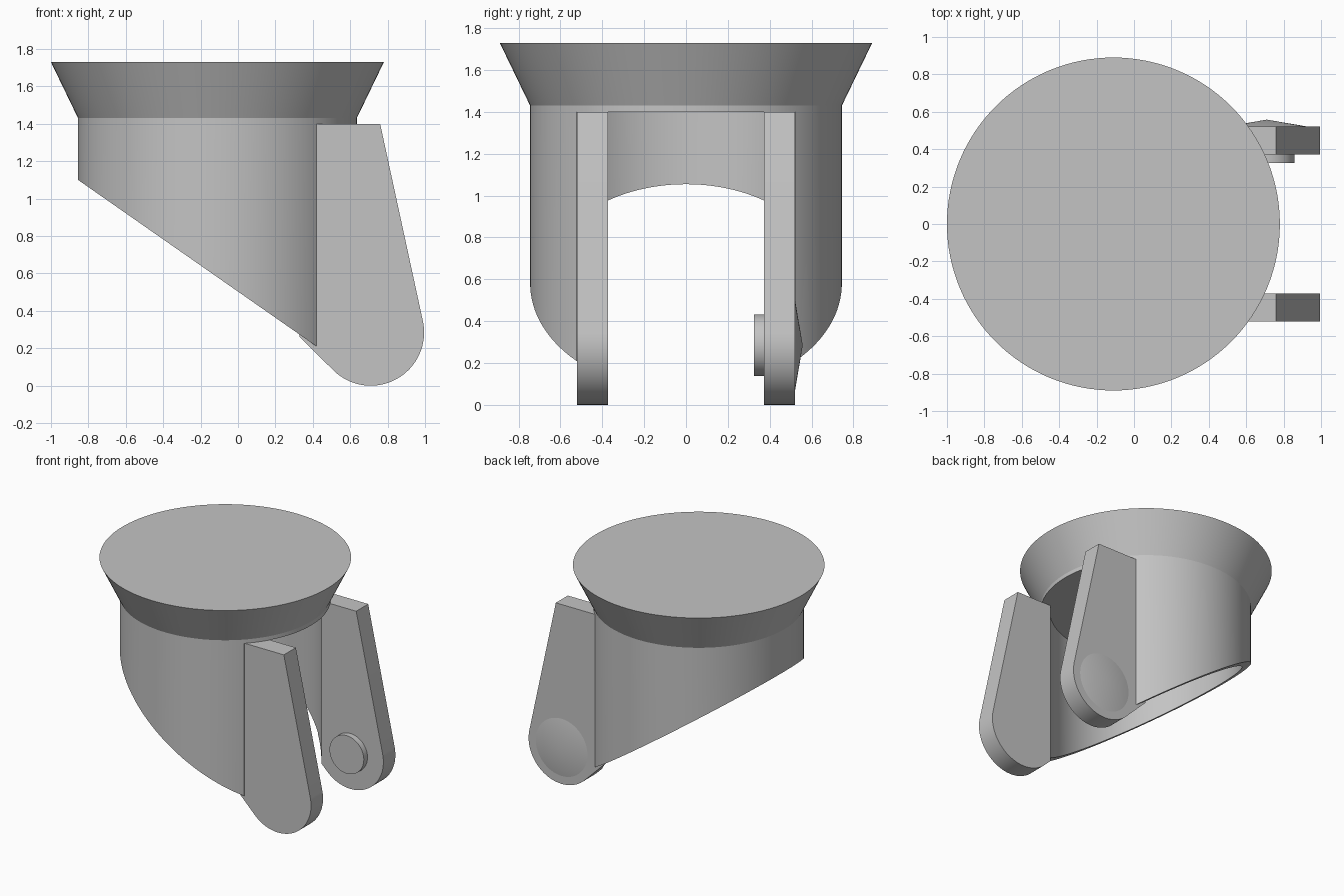
import bpy
import bmesh
import math
from mathutils import Matrix

if "Cube" in bpy.data.objects:
    bpy.data.objects.remove(bpy.data.objects["Cube"])

grey = bpy.data.materials.new("plain grey")
grey.use_nodes = True
grey.diffuse_color = (0.55, 0.55, 0.55, 1)
grey.node_tree.nodes["Principled BSDF"].inputs["Base Color"].default_value = grey.diffuse_color

AXIS_X = -0.11              # vertical axis of the housing
AXLE_X, AXLE_Z = 0.71, 0.285
ARM_R = 0.285
ARM_IN, ARM_OUT = 0.372, 0.52
CEILING = 1.40


def add_object(name, bm):
    bmesh.ops.recalc_face_normals(bm, faces=bm.faces)
    mesh = bpy.data.meshes.new(name)
    bm.to_mesh(mesh)
    bm.free()
    mesh.materials.append(grey)
    obj = bpy.data.objects.new(name, mesh)
    bpy.context.collection.objects.link(obj)
    return obj


def prism(name, outline, y0, y1):
    """Extrude an x-z outline along y."""
    bm = bmesh.new()
    face = bm.faces.new([bm.verts.new((x, y0, z)) for x, z in outline])
    new = bmesh.ops.extrude_face_region(bm, geom=[face])["geom"]
    verts = [g for g in new if isinstance(g, bmesh.types.BMVert)]
    bmesh.ops.translate(bm, verts=verts, vec=(0, y1 - y0, 0))
    return add_object(name, bm)


def lathe(name, profile, steps=128):
    """Solid of revolution about the housing axis."""
    bm = bmesh.new()
    rings = [[bm.verts.new((AXIS_X + r * math.cos(math.tau * i / steps),
                            r * math.sin(math.tau * i / steps), z))
              for i in range(steps)] for r, z in profile]
    for low, high in zip(rings, rings[1:]):
        for i in range(steps):
            j = (i + 1) % steps
            bm.faces.new((low[i], low[j], high[j], high[i]))
    bm.faces.new(rings[0])
    bm.faces.new(rings[-1])
    return add_object(name, bm)


def axle_cone(name, y0, r0, y1, r1):
    """Round part on the axle line, from y0 to y1."""
    bm = bmesh.new()
    bmesh.ops.create_cone(bm, cap_ends=True, segments=64, radius1=r0, radius2=r1,
                          depth=abs(y1 - y0))
    turn = math.pi / 2 if y1 < y0 else -math.pi / 2
    bm.transform(Matrix.Translation((AXLE_X, (y0 + y1) / 2, AXLE_Z))
                 @ Matrix.Rotation(turn, 4, "X"))
    return add_object(name, bm)


def cut(obj, cutter):
    mod = obj.modifiers.new("cut", "BOOLEAN")
    mod.operation = "DIFFERENCE"
    mod.solver = "EXACT"
    mod.object = cutter


# Cutters: round cavity, and the sloped base with the open front
cavity = lathe("cavity_cutter", [(0.68, -0.5), (0.68, CEILING)])
slope = prism("slope_cutter", [(-1.2, 1.341), (0.42, 0.21), (0.42, CEILING),
                               (1.2, CEILING), (1.2, -0.6), (-1.2, -0.6)], -1.2, 1.2)

# Flared housing
housing = lathe("housing", [(0.745, 0), (0.745, 1.43), (0.89, 1.73)])
cut(housing, cavity)
cut(housing, slope)

# Fork arms with rounded ends
arc = [math.radians(12 - 147 * i / 32) for i in range(33)]
outline = [(0.30, 0.291), (0.30, CEILING), (0.76, CEILING)]
outline += [(AXLE_X + ARM_R * math.cos(a), AXLE_Z + ARM_R * math.sin(a)) for a in arc]
arms = []
for name, side in (("left_arm", 1), ("right_arm", -1)):
    arm = prism(name, outline, side * ARM_IN, side * ARM_OUT)
    cut(arm, cavity)
    arms.append(arm)

# Axle boss inside and shallow cone outside one arm
boss = axle_cone("axle_boss", ARM_IN + 0.01, 0.148, 0.326, 0.148)
cap = axle_cone("axle_cap", ARM_OUT - 0.002, 0.235, 0.558, 0.0)

# Apply the cuts, remove the cutters and shade
bpy.context.view_layer.update()
graph = bpy.context.evaluated_depsgraph_get()
cut_parts = [housing] + arms
meshes = [bpy.data.meshes.new_from_object(o.evaluated_get(graph)) for o in cut_parts]
for obj, mesh in zip(cut_parts, meshes):
    obj.modifiers.clear()
    obj.data = mesh
for cutter in (cavity, slope):
    bpy.data.objects.remove(cutter)

bpy.ops.object.select_all(action="DESELECT")
for obj in cut_parts + [boss, cap]:
    obj.select_set(True)
bpy.context.view_layer.objects.active = housing
bpy.ops.object.shade_smooth_by_angle(angle=math.radians(25))
